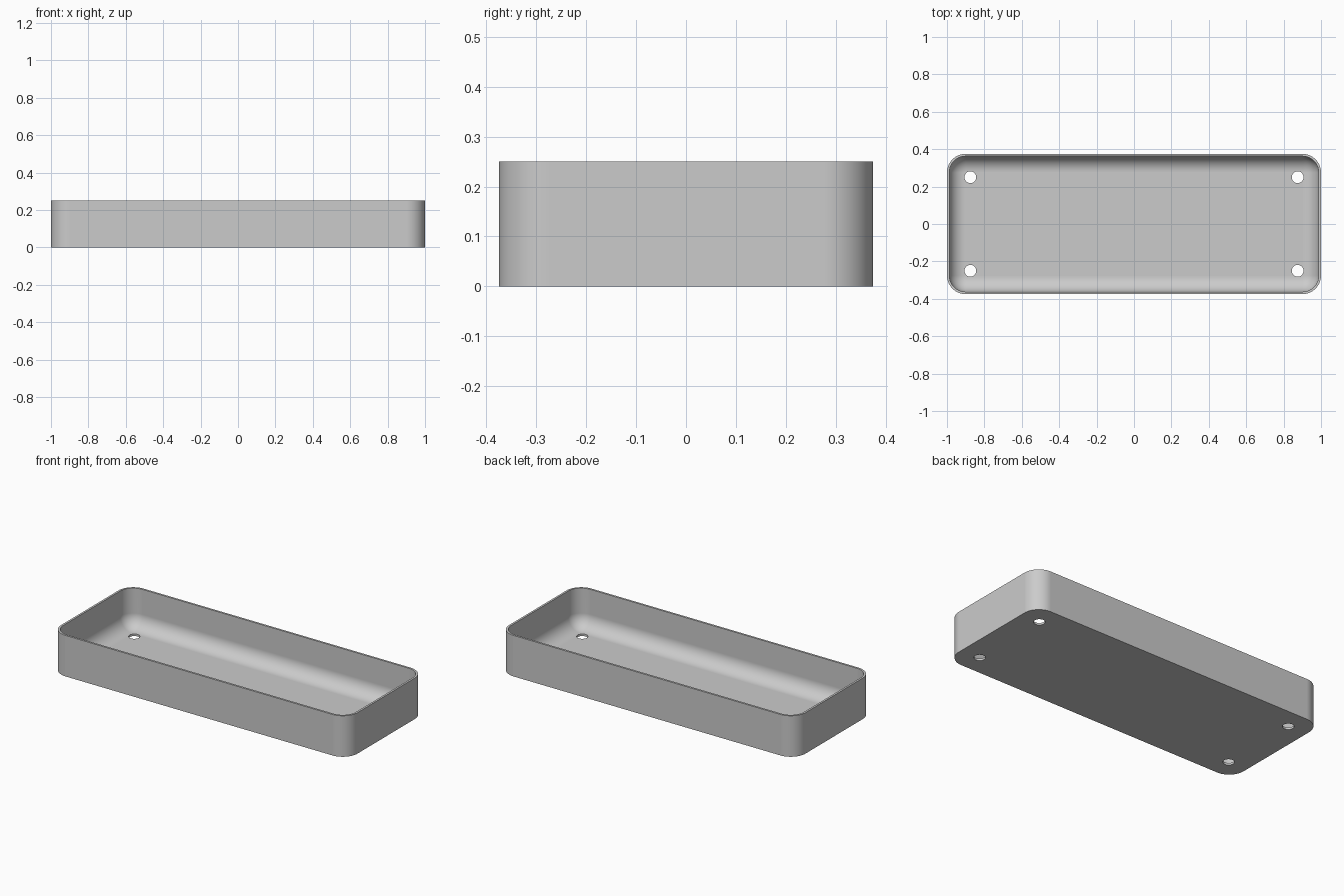
import bpy
import bmesh
from math import sin, cos, pi, radians

cube = bpy.data.objects.get("Cube")
if cube:
    bpy.data.objects.remove(cube, do_unlink=True)

HALF_X, HALF_Y, HEIGHT = 1.0, 0.375, 0.25
WALL, CORNER, FILLET = 0.0125, 0.1, 0.085
HOLE_X, HOLE_Y, HOLE_R = 0.875, 0.25, 0.0315
STEPS = 14

grey = bpy.data.materials.new("plain grey")
grey.use_nodes = True
colour = (0.6, 0.6, 0.6, 1)
grey.diffuse_color = colour
grey.node_tree.nodes["Principled BSDF"].inputs["Base Color"].default_value = colour


def rounded_ring(bm, inset, z):
    """Rounded rectangle of vertices, inset from the outer outline."""
    r = CORNER - inset
    cx, cy = HALF_X - CORNER, HALF_Y - CORNER
    ring = []
    for quarter, (sx, sy) in enumerate([(1, 1), (-1, 1), (-1, -1), (1, -1)]):
        for i in range(STEPS + 1):
            a = (quarter + i / STEPS) * pi / 2
            ring.append(bm.verts.new((sx * cx + r * cos(a), sy * cy + r * sin(a), z)))
    return ring


# Tray: outer wall, rim, inner wall and the curve down to the floor
profile = [(0, 0), (0, HEIGHT), (WALL, HEIGHT)]
for i in range(STEPS + 1):
    a = i / STEPS * pi / 2
    profile.append((WALL + FILLET * (1 - cos(a)), WALL + FILLET * (1 - sin(a))))

bm = bmesh.new()
rings = [rounded_ring(bm, inset, z) for inset, z in profile]
for low, high in zip(rings, rings[1:]):
    for i in range(len(low)):
        j = (i + 1) % len(low)
        bm.faces.new((low[i], low[j], high[j], high[i]))
bm.faces.new(rings[0][::-1])
bm.faces.new(rings[-1])
bmesh.ops.recalc_face_normals(bm, faces=bm.faces)
mesh = bpy.data.meshes.new("tray")
bm.to_mesh(mesh)
bm.free()
mesh.materials.append(grey)
tray = bpy.data.objects.new("tray", mesh)
bpy.context.collection.objects.link(tray)

# Four screw holes through the floor
for sx in (-1, 1):
    for sy in (-1, 1):
        bpy.ops.mesh.primitive_cylinder_add(
            vertices=32, radius=HOLE_R, depth=0.2,
            location=(sx * HOLE_X, sy * HOLE_Y, 0))
        cutter = bpy.context.object
        cutter.name = "hole_cutter"
        cutter.hide_render = True
        cutter.data.materials.append(grey)
        bpy.context.view_layer.objects.active = tray
        cut = tray.modifiers.new("hole", 'BOOLEAN')
        cut.operation = 'DIFFERENCE'
        cut.solver = 'EXACT'
        cut.object = cutter
        bpy.ops.object.modifier_apply(modifier=cut.name)
        bpy.data.objects.remove(cutter, do_unlink=True)

# Smooth curves with crisp rim, base and hole edges
bpy.ops.object.select_all(action='DESELECT')
tray.select_set(True)
bpy.context.view_layer.objects.active = tray
bpy.ops.object.shade_smooth_by_angle(angle=radians(30))
weighted = tray.modifiers.new("even shading", 'WEIGHTED_NORMAL')
weighted.keep_sharp = True
